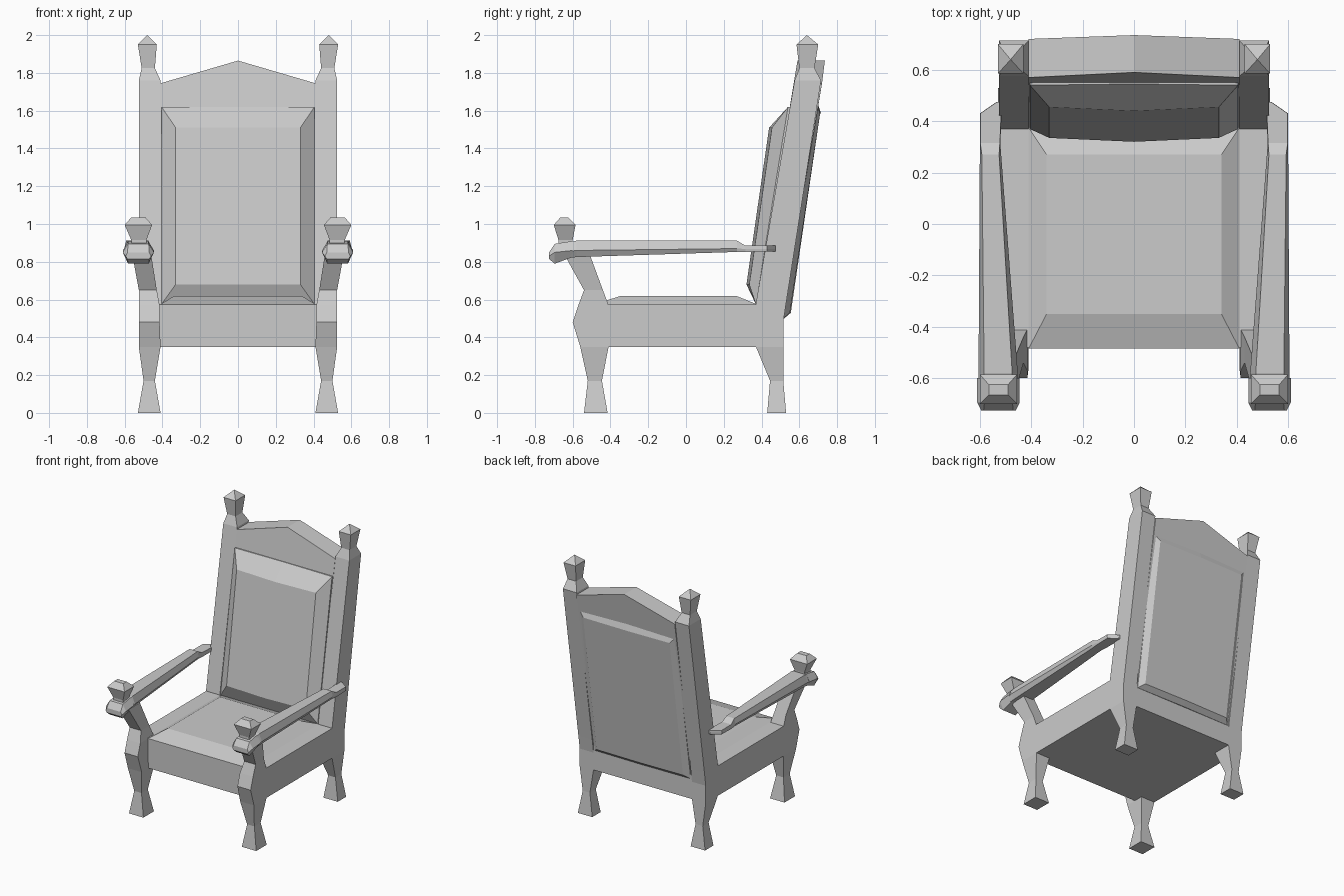
import bpy, bmesh


def loft(name, rings, mirror=False):
    """Skin a closed tube through rings of equal point count and cap the ends."""
    bm = bmesh.new()
    rows = [[bm.verts.new(p) for p in r] for r in rings]
    n = len(rows[0])
    for a, b in zip(rows, rows[1:]):
        for i in range(n):
            j = (i + 1) % n
            bm.faces.new((a[i], a[j], b[j], b[i]))
    bm.faces.new(rows[0])
    bm.faces.new(rows[-1])
    bmesh.ops.remove_doubles(bm, verts=bm.verts, dist=1e-5)
    bmesh.ops.recalc_face_normals(bm, faces=bm.faces)
    me = bpy.data.meshes.new(name)
    bm.to_mesh(me)
    bm.free()
    ob = bpy.data.objects.new(name, me)
    bpy.context.collection.objects.link(ob)
    if mirror:
        mod = ob.modifiers.new("Mirror", "MIRROR")
        mod.use_axis[0] = True
        mod.use_mirror_merge = False
    return ob


def rect(z, x0, x1, y0, y1):
    return [(x0, y0, z), (x1, y0, z), (x1, y1, z), (x0, y1, z)]


def column(name, rows):
    return loft(name, [rect(*r) for r in rows], mirror=True)


# Back leg, raked post and finial in one piece
column("back_post", [
    (0.0, 0.41, 0.53, 0.43, 0.53),
    (0.17, 0.44, 0.50, 0.445, 0.515),
    (0.35, 0.41, 0.525, 0.37, 0.515),
    (0.48, 0.41, 0.525, 0.37, 0.515),
    (0.58, 0.41, 0.525, 0.37, 0.53),
    (1.76, 0.41, 0.525, 0.575, 0.715),
    (1.825, 0.44, 0.51, 0.60, 0.68),
    (1.95, 0.43, 0.53, 0.585, 0.70),
    (2.0, 0.48, 0.48, 0.64, 0.64),
])

# Front leg curving forward at the knee and on up into the arm support
column("front_leg", [
    (0.0, 0.41, 0.53, -0.54, -0.415),
    (0.17, 0.44, 0.50, -0.52, -0.445),
    (0.35, 0.41, 0.525, -0.56, -0.41),
    (0.48, 0.415, 0.525, -0.60, -0.41),
    (0.57, 0.415, 0.525, -0.57, -0.41),
    (0.65, 0.43, 0.525, -0.54, -0.44),
    (0.84, 0.46, 0.56, -0.645, -0.51),
])

# Seat frame and bevelled cushion
loft("seat_frame", [rect(z, -0.525, 0.525, -0.48, 0.515) for z in (0.35, 0.575)])
loft("seat_cushion", [rect(0.57, -0.41, 0.41, -0.485, 0.38),
                      rect(0.575, -0.41, 0.41, -0.485, 0.375),
                      rect(0.618, -0.34, 0.34, -0.35, 0.27)])


def slab(y0, y1, bow):
    """Outline of the back board with a pointed top, at the given bottom/top depth."""
    return [(-0.41, y0, 0.48), (0, y0 + bow, 0.48), (0.41, y0, 0.48),
            (0.41, y1, 1.745), (0, y1 + bow + 0.01, 1.865), (-0.41, y1, 1.745)]


loft("back_board", [slab(0.36, 0.57, 0.01), slab(0.505, 0.72, 0.005)])


def pad_ring(x, z0, y0, z1, y1, bow, drop=0.0):
    return [(-x, y0, z0), (0, y0 + bow, z0), (x, y0, z0),
            (x, y1, z1 - drop), (0, y1 + bow, z1), (-x, y1, z1 - drop)]


# Padded panels on the front and rear of the back
loft("back_cushion", [pad_ring(0.41, 0.575, 0.44, 1.62, 0.60, 0),
                      pad_ring(0.405, 0.575, 0.37, 1.62, 0.54, 0.005),
                      pad_ring(0.33, 0.68, 0.335, 1.51, 0.455, -0.015)])
loft("rear_panel", [pad_ring(0.40, 0.50, 0.45, 1.63, 0.64, 0),
                    pad_ring(0.40, 0.50, 0.515, 1.63, 0.695, 0.005),
                    pad_ring(0.36, 0.53, 0.55, 1.585, 0.71, 0.005)])


def arm_ring(y, x0, x1, zb, zm, zt, inset):
    return [(x0 + inset, y, zb), (x1 - inset, y, zb), (x1, y, zm),
            (x1 - inset, y, zt), (x0 + inset, y, zt), (x0, y, zm)]


# Armrest tapering to a thin tongue beside the back post
loft("armrest", [
    arm_ring(-0.66, 0.46, 0.605, 0.815, 0.85, 0.89, 0.02),
    arm_ring(-0.58, 0.452, 0.605, 0.825, 0.86, 0.912, 0.022),
    arm_ring(0.27, 0.517, 0.60, 0.852, 0.87, 0.912, 0.008),
    arm_ring(0.315, 0.52, 0.60, 0.852, 0.868, 0.885, 0.002),
    arm_ring(0.43, 0.515, 0.60, 0.855, 0.868, 0.885, 0.002),
    arm_ring(0.475, 0.505, 0.535, 0.855, 0.868, 0.885, 0.002),
], mirror=True)

# Rolled front end of the arm
loft("arm_scroll", [
    arm_ring(-0.725, 0.46, 0.595, 0.815, 0.83, 0.85, 0.01),
    arm_ring(-0.695, 0.445, 0.61, 0.79, 0.85, 0.895, 0.028),
    arm_ring(-0.60, 0.445, 0.61, 0.825, 0.86, 0.91, 0.03),
], mirror=True)

# Faceted knob on the arm
column("arm_knob", [
    (0.89, 0.485, 0.565, -0.675, -0.60),
    (0.915, 0.485, 0.565, -0.675, -0.60),
    (0.995, 0.455, 0.60, -0.70, -0.585),
    (1.035, 0.49, 0.565, -0.665, -0.625),
])
